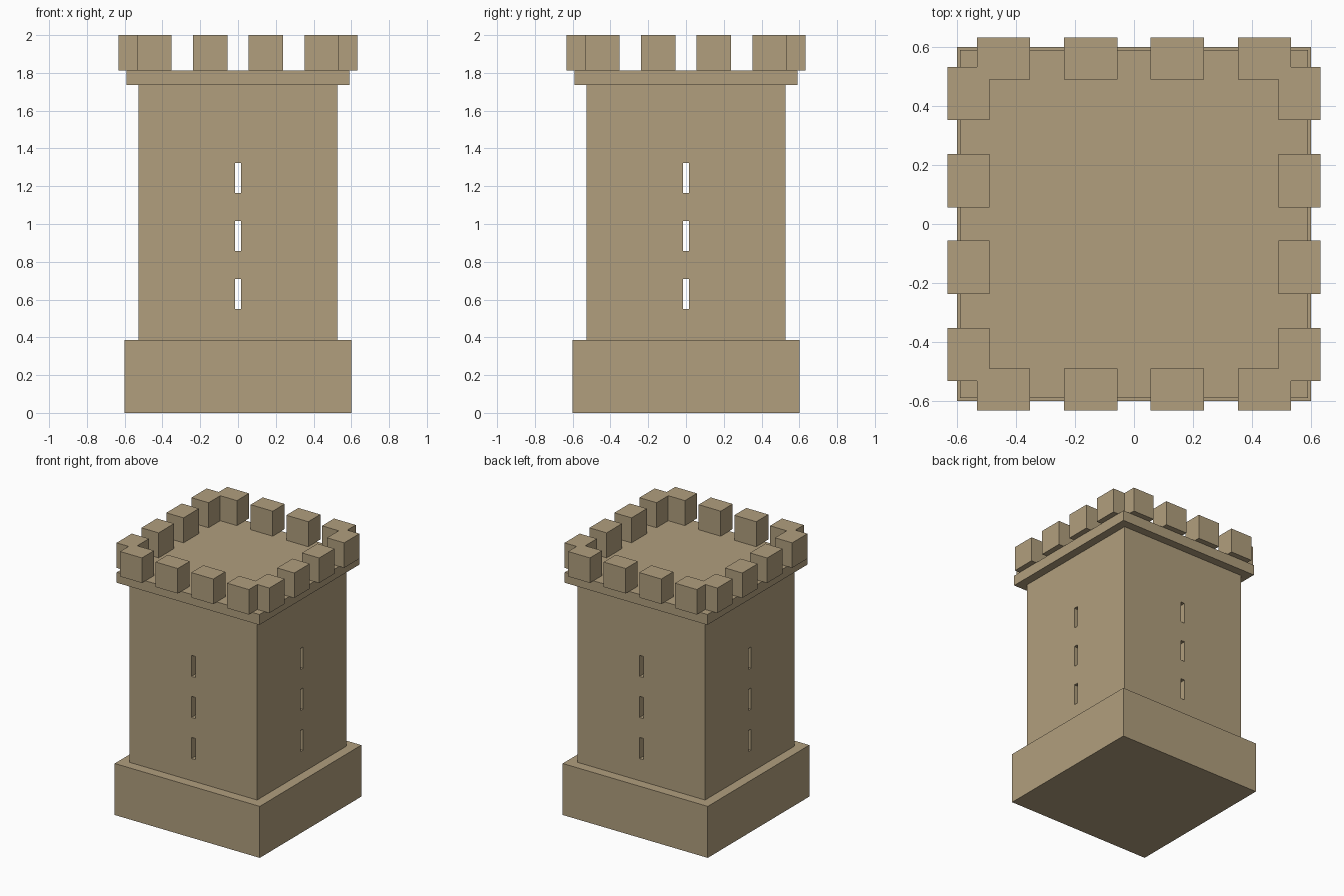
import bpy
import bmesh
from mathutils import Matrix

default = bpy.data.objects.get("Cube")
if default:
    bpy.data.objects.remove(default, do_unlink=True)

stone = bpy.data.materials.new("sandstone")
stone.use_nodes = True
COLOR = (0.44, 0.346, 0.207, 1)
stone.diffuse_color = COLOR
stone.node_tree.nodes["Principled BSDF"].inputs["Base Color"].default_value = COLOR


def prisms(name, outlines, spans):
    """Extrude every outline over every (bottom, top) span into one object."""
    bm = bmesh.new()
    for outline in outlines:
        for low, high in spans:
            face = bm.faces.new([bm.verts.new((x, y, low)) for x, y in outline])
            top = bmesh.ops.extrude_face_region(bm, geom=[face])["geom"]
            verts = [v for v in top if isinstance(v, bmesh.types.BMVert)]
            bmesh.ops.translate(bm, verts=verts, vec=(0, 0, high - low))
    bmesh.ops.recalc_face_normals(bm, faces=bm.faces)
    mesh = bpy.data.meshes.new(name)
    bm.to_mesh(mesh)
    bm.free()
    mesh.materials.append(stone)
    obj = bpy.data.objects.new(name, mesh)
    bpy.context.collection.objects.link(obj)
    return obj


def rect(x0, x1, y0, y1):
    return [(x0, y0), (x1, y0), (x1, y1), (x0, y1)]


def square(half):
    return rect(-half, half, -half, half)


def four_sides(outline):
    """Repeat an outline on all four sides by quarter turns."""
    turns = [Matrix.Rotation(i * 1.5707963, 2) for i in range(4)]
    return [[tuple(turn @ Matrix.Identity(2) @ p) for p in vectors(outline)] for turn in turns]


def vectors(points):
    from mathutils import Vector
    return [Vector(p) for p in points]


# Plinth, shaft and cornice
BASE_TOP, SHAFT_TOP, ROOF = 0.385, 1.735, 1.813
prisms("plinth", [square(0.6)], [(0, BASE_TOP)])
shaft = prisms("shaft", [square(0.527)], [(BASE_TOP, SHAFT_TOP)])
prisms("cornice", [square(0.59)], [(SHAFT_TOP, ROOF)])

# Arrow slits running through the shaft both ways
s, far = 0.016, 0.8
cross = [(-s, -far), (s, -far), (s, -s), (far, -s), (far, s), (s, s),
         (s, far), (-s, far), (-s, s), (-far, s), (-far, -s), (-s, -s)]
slits = [(z - 0.079, z + 0.079) for z in (0.629, 0.936, 1.243)]
cutter = prisms("slit_cutter", [cross], slits)
cutter.hide_render = True
cut = shaft.modifiers.new("slits", "BOOLEAN")
cut.operation = "DIFFERENCE"
cut.solver = "EXACT"
cut.object = cutter
bpy.context.view_layer.objects.active = shaft
bpy.ops.object.modifier_apply(modifier=cut.name)
bpy.data.objects.remove(cutter, do_unlink=True)

# Battlements: two blocks per side and a notched block on each corner
inner, outer = 0.49, 0.632
a, b = 0.352, 0.532
corner = [(a, inner), (inner, inner), (inner, a), (outer, a),
          (outer, b), (b, b), (b, outer), (a, outer)]
middle = [o for x in (-0.147, 0.147)
          for o in four_sides(rect(x - 0.091, x + 0.091, inner, outer))]
prisms("side_merlons", middle, [(ROOF, 2)])
prisms("corner_merlons", four_sides(corner), [(ROOF, 2)])
